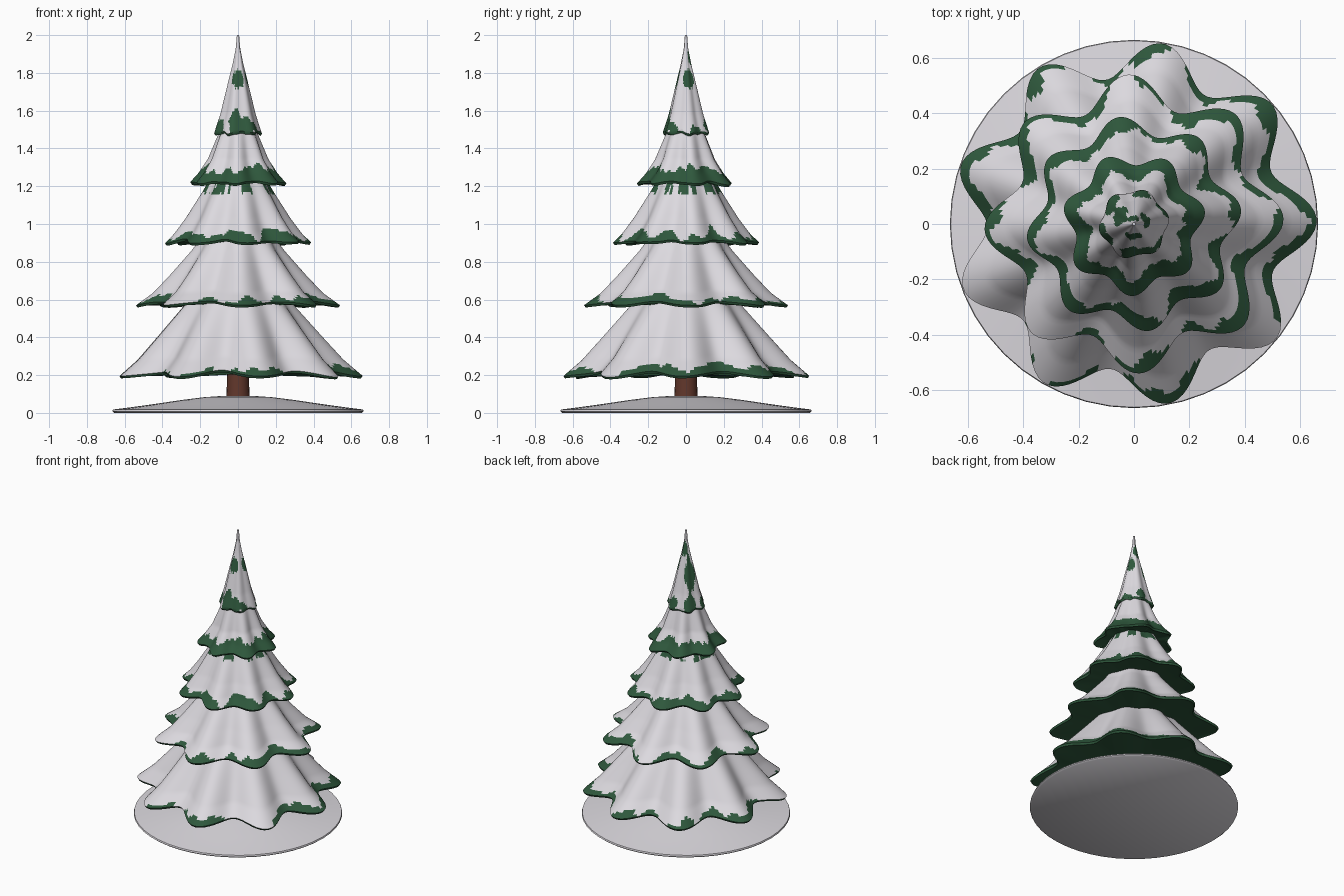
import bpy, bmesh, math
from mathutils import Vector, noise

if "Cube" in bpy.data.objects:
    bpy.data.objects.remove(bpy.data.objects["Cube"])


def material(name, rgb):
    m = bpy.data.materials.new(name)
    m.diffuse_color = (*rgb, 1)
    m.use_nodes = True
    m.node_tree.nodes["Principled BSDF"].inputs["Base Color"].default_value = m.diffuse_color
    return m


SNOW = material("snow white", (0.72, 0.70, 0.74))
GREEN = material("fir green", (0.028, 0.098, 0.046))
BROWN = material("bark brown", (0.12, 0.038, 0.024))


def finish(bm, name, mats, angle):
    bmesh.ops.recalc_face_normals(bm, faces=bm.faces)
    me = bpy.data.meshes.new(name)
    bm.to_mesh(me)
    bm.free()
    for m in mats:
        me.materials.append(m)
    ob = bpy.data.objects.new(name, me)
    bpy.context.collection.objects.link(ob)
    bpy.ops.object.select_all(action='DESELECT')
    ob.select_set(True)
    bpy.context.view_layer.objects.active = ob
    bpy.ops.object.shade_smooth_by_angle(angle=math.radians(angle))
    return ob


def loft(bm, rings):
    """Skin closed rings of points and cap both ends; returns wall faces per band."""
    vs = [[bm.verts.new(p) for p in r] for r in rings]
    n = len(vs[0])
    bands = []
    for a, b in zip(vs, vs[1:]):
        bands.append([bm.faces.new((a[i], a[(i + 1) % n], b[(i + 1) % n], b[i]))
                      for i in range(n)])
    caps = []
    for ring in (vs[0], vs[-1]):
        c = bm.verts.new(sum((v.co for v in ring), Vector()) / n)
        caps.append([bm.faces.new((ring[i], ring[(i + 1) % n], c)) for i in range(n)])
    return bands, caps


def profile_at(profile, t):
    """Radius and height along a top-to-rim profile, t from 0 to 1 by height."""
    z = profile[0][1] + (profile[-1][1] - profile[0][1]) * t
    for (r0, z0), (r1, z1) in zip(profile, profile[1:]):
        if z >= z1 - 1e-6:
            return r0 + (r1 - r0) * (z0 - z) / (z0 - z1), z
    return profile[-1][0], z


# Patches of bare green on the tip: angle, height, half angle, half height
PATCHES = [(-92, 1.77, 45, .05), (-100, 1.54, 22, .07), (-65, 1.52, 28, .05),
           (-35, 1.50, 12, .03), (25, 1.48, 18, .04), (20, 1.77, 40, .05),
           (95, 1.88, 60, .05), (150, 1.72, 35, .12), (140, 1.52, 20, .07),
           (-155, 1.50, 18, .05), (190, 1.51, 12, .04), (75, 1.52, 20, .04)]


def bare(tier, th, t, z, edge):
    p = Vector((math.cos(th), math.sin(th), tier * 3.7))
    wob = noise.noise(p * 4) + 0.5 * noise.noise(Vector((p.x * 9, p.y * 9, z * 9)))
    if tier == 0:
        for a, zc, da, dz in PATCHES:
            d = (math.degrees(th) - a + 180) % 360 - 180
            if (d / da) ** 2 + ((z - zc) / dz) ** 2 < 1 + 0.7 * wob:
                return True
        return False
    if tier == 2 and z > 1.155 + 0.03 * wob and wob > -0.1:
        return True
    return t > edge + 0.13 * wob


def tier(idx, name, profile, valley, lobes, phase, edge, lift):
    N, M = 180, 36
    R, zr = profile[-1]
    rings, bm = [], bmesh.new()

    def ring(t, inset=0, drop=0):
        r, z = profile_at(profile, t)
        amp = (R - valley) / 2 * t ** 1.3
        pts = []
        for i in range(N):
            a = 2 * math.pi * i / N
            w = math.cos(lobes * (a - math.radians(phase)))
            rr = r - amp + amp * w - inset
            zz = z + lift * t ** 3 * (1 - w) / 2 - drop
            zz += 0.012 * t ** 3 * noise.noise(Vector((math.cos(a) * 3, math.sin(a) * 3, idx)))
            pts.append((rr * math.cos(a), rr * math.sin(a), zz))
        return pts

    for j in range(M + 1):
        rings.append(ring(j / M))
    rings.append(ring(1, 0.008, 0.012))      # rounded lip
    rings.append(ring(1, 0.05 * R / 0.66, 0.002))  # underside
    bands, caps = loft(bm, rings)
    for j, band in enumerate(bands):
        for f in band:
            c = f.calc_center_median()
            th = math.atan2(c.y, c.x)
            f.material_index = int(j >= M or bare(idx, th, (j + .5) / M, c.z, edge))
    for f in caps[1]:
        f.material_index = 1
    finish(bm, name, (SNOW, GREEN), 50)


# Five skirts of branches, top to bottom
tier(0, "tip_branches", [(.006, 2.0), (.012, 1.93), (.028, 1.85), (.058, 1.73), (.095, 1.58), (.128, 1.48)],
     .112, 6, 10, 2, .01)
tier(1, "upper_branches", [(.06, 1.60), (.105, 1.48), (.165, 1.34), (.215, 1.265), (.26, 1.215)],
     .212, 7, 11, .80, .01)
tier(2, "middle_branches", [(.10, 1.32), (.19, 1.17), (.28, 1.03), (.34, .95), (.39, .90)],
     .322, 8, 8, .91, .015)
tier(3, "lower_branches", [(.13, 1.02), (.245, .86), (.36, .73), (.45, .635), (.54, .57)],
     .43, 8, 2, .945, .02)
tier(4, "bottom_branches", [(.17, .72), (.31, .555), (.45, .40), (.56, .28), (.66, .195)],
     .53, 9, 1, .955, .025)


def lathe(name, profile, mat, n):
    bm = bmesh.new()
    loft(bm, [[(r * math.cos(2 * math.pi * i / n), r * math.sin(2 * math.pi * i / n), z)
               for i in range(n)] for r, z in profile])
    finish(bm, name, (mat,), 40)


# Trunk and the snow mound it stands in
lathe("trunk", [(.064, .05), (.060, .12), (.055, .30)], BROWN, 20)
lathe("snow_mound", [(.655, 0), (.665, .008), (.662, .018), (.58, .028), (.45, .046), (.30, .068),
                     (.18, .083), (.08, .09), (.01, .092)], SNOW, 48)
